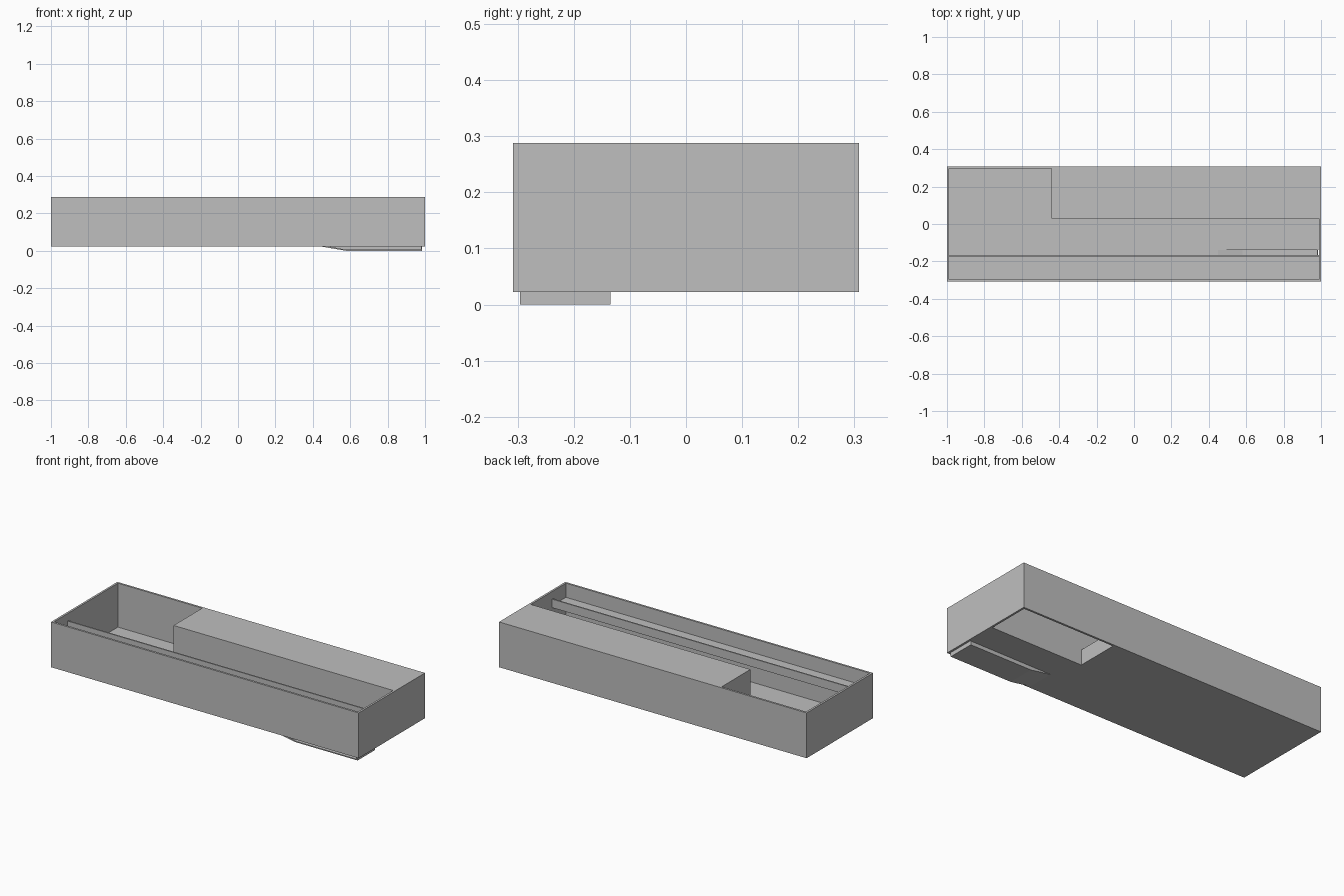
import bpy

cube = bpy.data.objects.get("Cube")
if cube:
    bpy.data.objects.remove(cube, do_unlink=True)

grey = bpy.data.materials.new("plain_grey")
grey.use_nodes = True
colour = (0.52, 0.52, 0.52, 1)
grey.diffuse_color = colour
grey.node_tree.nodes["Principled BSDF"].inputs["Base Color"].default_value = colour


def prism(name, profile, y0, y1):
    """Extrude an x-z outline from y0 to y1."""
    n = len(profile)
    verts = [(x, y, z) for y in (y0, y1) for x, z in profile]
    faces = [tuple(range(n)), tuple(range(2 * n - 1, n - 1, -1))]
    faces += [(i, i + n, (i + 1) % n + n, (i + 1) % n) for i in range(n)]
    mesh = bpy.data.meshes.new(name)
    mesh.from_pydata(verts, [], faces)
    mesh.materials.append(grey)
    obj = bpy.data.objects.new(name, mesh)
    bpy.context.collection.objects.link(obj)
    return obj


def box(name, x0, x1, y0, y1, z0, z1):
    return prism(name, [(x0, z0), (x1, z0), (x1, z1), (x0, z1)], y0, y1)


BASE, FLOOR, TOP = 0.022, 0.03, 0.288
X, Y, T = 1.0, 0.308, 0.012
IX, IY = X - T, Y - T

# Outer walls
for name, s in (("front_wall", -1), ("back_wall", 1)):
    box(name, -X, X, min(s * Y, s * IY), max(s * Y, s * IY), BASE, TOP)
for name, s in (("right_wall", -1), ("left_wall", 1)):
    box(name, min(s * X, s * IX), max(s * X, s * IX), -IY, IY, BASE, TOP)

# Floor panels around the rear opening and the sunken ramp
PIT_X, PIT_Y, HOLE_X, ROOM_X, ROOM_Y = 0.45, -0.135, 0.39, -0.44, 0.03
box("front_floor", -IX, PIT_X, -IY, PIT_Y, BASE, FLOOR)
box("middle_floor", -IX, IX, PIT_Y, ROOM_Y, BASE, FLOOR)
box("rear_floor", -IX, HOLE_X, ROOM_Y, IY, BASE, FLOOR)

# Sunken ramp with its side and end
prism("ramp_pan", [(PIT_X, BASE), (0.58, 0), (0.985, 0), (0.985, 0.006),
                   (0.58, 0.006), (PIT_X, FLOOR)], -IY, PIT_Y)
prism("ramp_side", [(PIT_X, BASE), (0.58, 0), (0.985, 0), (0.985, FLOOR),
                    (PIT_X, FLOOR)], PIT_Y - 0.004, PIT_Y)
box("ramp_end", 0.979, 0.985, -IY, PIT_Y, 0, FLOOR)

# Closed room at the back, open below at its left end
box("room_roof", ROOM_X, IX, ROOM_Y, IY, TOP - T, TOP)
box("room_front", ROOM_X, IX, ROOM_Y, ROOM_Y + T, BASE, TOP - T)
box("room_end", ROOM_X, ROOM_X + T, ROOM_Y + T, IY, FLOOR, TOP - T)
box("opening_kerb", HOLE_X - T, HOLE_X, ROOM_Y + T, IY, BASE, 0.112)

# Raised shelf along the front with an upright lip
box("front_shelf", -IX, IX, -IY, -0.165, 0.195, 0.205)
box("shelf_lip", -IX, IX, -0.173, -0.165, 0.205, 0.245)
